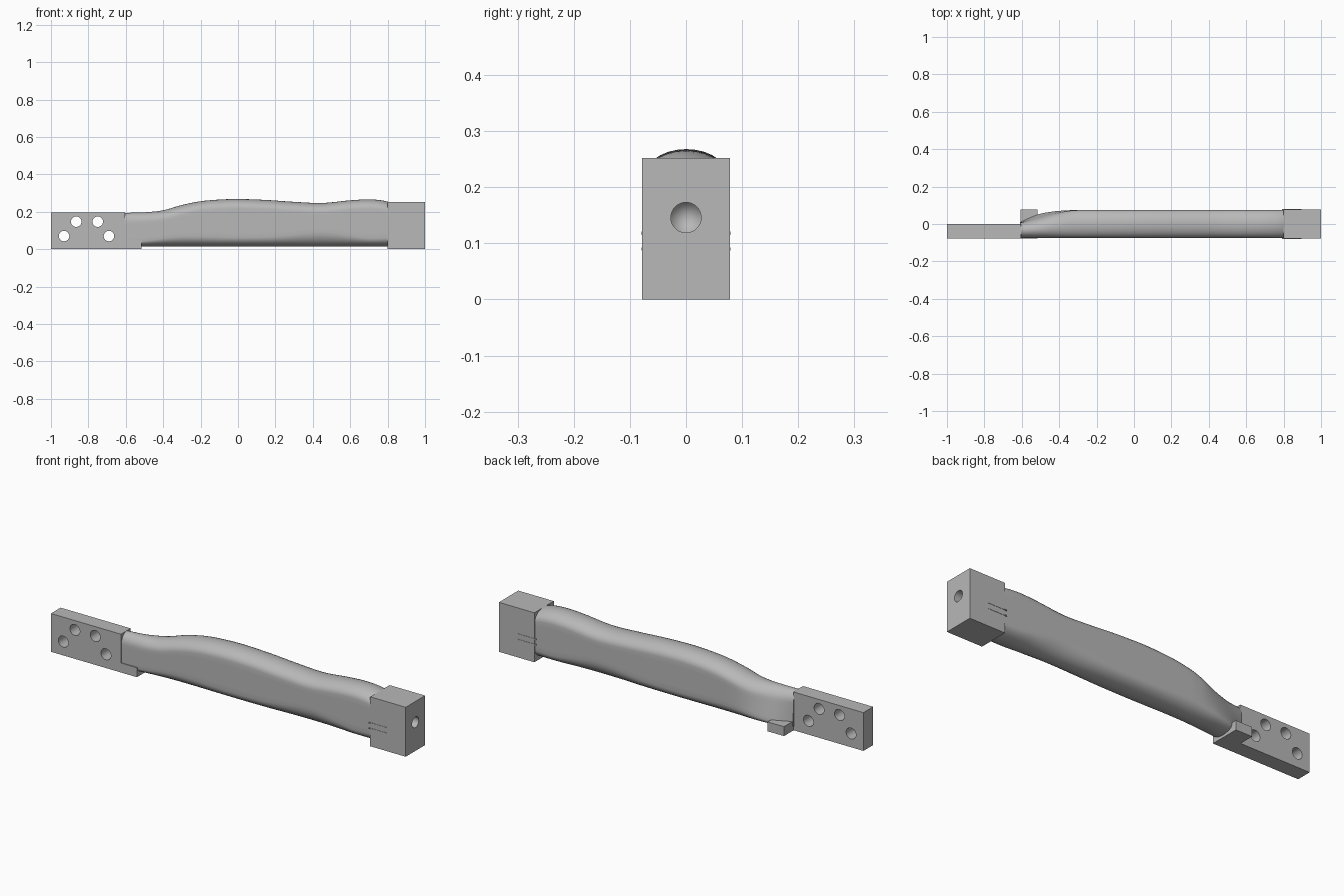
import bpy, math

if "Cube" in bpy.data.objects:
    bpy.data.objects.remove(bpy.data.objects["Cube"])

grey = bpy.data.materials.new("plain grey")
grey.use_nodes = True
colour = (0.48, 0.48, 0.48, 1)
grey.diffuse_color = colour
grey.node_tree.nodes["Principled BSDF"].inputs["Base Color"].default_value = colour


def box(name, x, y, z):
    """Box from three (low, high) ranges."""
    centre = [(a + b) / 2 for a, b in (x, y, z)]
    bpy.ops.mesh.primitive_cube_add(size=1, location=centre)
    ob = bpy.context.object
    ob.name = name
    ob.scale = [b - a for a, b in (x, y, z)]
    bpy.ops.object.transform_apply(location=True, rotation=False, scale=True)
    ob.data.materials.append(grey)
    return ob


def drill(target, radius, depth, location, rotation, tip=None):
    """Cut a round hole; a tip length makes a conical cutter."""
    if tip is None:
        bpy.ops.mesh.primitive_cylinder_add(vertices=40, radius=radius, depth=depth,
                                            location=location, rotation=rotation)
    else:
        bpy.ops.mesh.primitive_cone_add(vertices=40, radius1=radius, radius2=0, depth=tip,
                                        location=location, rotation=rotation)
    cutter = bpy.context.object
    cutter.hide_render = True
    cutter.data.materials.append(grey)
    mod = target.modifiers.new("hole", 'BOOLEAN')
    mod.object = cutter
    mod.solver = 'EXACT'
    bpy.context.view_layer.objects.active = target
    bpy.ops.object.modifier_apply(modifier=mod.name)
    bpy.data.objects.remove(cutter)


def smooth(ob, angle):
    bpy.ops.object.select_all(action='DESELECT')
    ob.select_set(True)
    bpy.context.view_layer.objects.active = ob
    bpy.ops.object.shade_smooth_by_angle(angle=math.radians(angle))


def curve(points, x):
    """Smooth interpolation through (x, value) points."""
    if x <= points[0][0]:
        return points[0][1]
    for i in range(len(points) - 1):
        (x0, a), (x1, b) = points[i], points[i + 1]
        if x <= x1:
            before = points[max(i - 1, 0)]
            after = points[min(i + 2, len(points) - 1)]
            m0 = (b - before[1]) / (x1 - before[0])
            m1 = (after[1] - a) / (after[0] - x0)
            d = x1 - x0
            t = (x - x0) / d
            return ((2*t**3 - 3*t*t + 1) * a + (t**3 - 2*t*t + t) * d * m0
                    + (3*t*t - 2*t**3) * b + (t**3 - t*t) * d * m1)
    return points[-1][1]


# Mounting plate with four through holes
plate = box("mounting_plate", (-1, -0.605), (-0.078, 0), (0, 0.195))
for x, z in ((-0.93, 0.07), (-0.865, 0.147), (-0.75, 0.147), (-0.69, 0.07)):
    drill(plate, 0.028, 0.4, (x, 0, z), (math.pi / 2, 0, 0))
smooth(plate, 30)

# Foot under the narrow end of the grip
box("foot", (-0.607, -0.515), (-0.078, 0.078), (0, 0.048))

# End block with a blind drilled hole
block = box("end_block", (0.8, 1), (-0.078, 0.078), (0, 0.252))
drill(block, 0.027, 0.2, (1, 0, 0.146), (0, math.pi / 2, 0))
drill(block, 0.027, 0, (0.8825, 0, 0.146), (0, -math.pi / 2, 0), tip=0.035)
smooth(block, 30)

# Fine ridges running onto both sides of the end block
for side, word in ((-1, "front"), (1, "back")):
    for i, z in enumerate((0.09, 0.118)):
        y = sorted((side * 0.07, side * 0.0795))
        box(f"{word}_ridge_{i + 1}", (0.79, 0.895), y, (z - 0.003, z + 0.003))

# Grip: lofted sections with flat sides and rounded top and bottom
top = [(-0.61, 0.194), (-0.5, 0.197), (-0.4, 0.208), (-0.3, 0.236), (-0.2, 0.256),
       (-0.1, 0.265), (0, 0.268), (0.15, 0.263), (0.3, 0.253), (0.45, 0.247),
       (0.6, 0.261), (0.7, 0.266), (0.78, 0.259), (0.84, 0.24)]
low_round = [(-0.61, 0.02), (-0.5, 0.03), (-0.3, 0.055), (0, 0.05), (0.2, 0.055),
             (0.45, 0.08), (0.6, 0.06), (0.7, 0.045), (0.84, 0.05)]
back_low = [(-0.61, 0.01), (-0.52, 0.055), (-0.43, 0.073), (-0.35, 0.075)]
back_high = [(-0.61, 0.005), (-0.52, 0.018), (-0.43, 0.045), (-0.35, 0.068), (-0.28, 0.075)]

STEPS, ARC = 96, 14
verts, faces = [], []
for s in range(STEPS + 1):
    x = -0.61 + 1.45 * s / STEPS
    zt, hb, ht = curve(top, x), curve(low_round, x), 0.05
    z0 = 0.013
    section = []
    for i in range(ARC + 1):                      # top, back to front
        a = math.pi * i / ARC
        section.append((math.cos(a), zt - ht + ht * math.sin(a)))
    for i in range(1, 6):                         # front side
        section.append((-1, zt - ht + (z0 + hb - zt + ht) * i / 6))
    for i in range(ARC + 1):                      # bottom, front to back
        a = math.pi * (1 + i / ARC)
        section.append((math.cos(a), z0 + hb + hb * math.sin(a)))
    for i in range(1, 6):                         # back side
        section.append((1, z0 + hb + (zt - ht - z0 - hb) * i / 6))
    for u, z in section:
        k = (z - z0) / (zt - z0)
        back = curve(back_low, x) * (1 - k) + curve(back_high, x) * k
        front = -0.074
        verts.append((x, (front + back) / 2 + u * (back - front) / 2, z))
n = len(verts) // (STEPS + 1)
for s in range(STEPS):
    for i in range(n):
        j = (i + 1) % n
        faces.append((s*n + i, s*n + j, s*n + n + j, s*n + n + i))
faces += [tuple(reversed(range(n))), tuple(range(STEPS * n, STEPS * n + n))]
mesh = bpy.data.meshes.new("grip")
mesh.from_pydata(verts, [], faces)
mesh.materials.append(grey)
grip = bpy.data.objects.new("grip", mesh)
bpy.context.collection.objects.link(grip)
bpy.context.view_layer.objects.active = grip
bpy.ops.object.select_all(action='DESELECT')
grip.select_set(True)
bpy.ops.object.mode_set(mode='EDIT')
bpy.ops.mesh.select_all(action='SELECT')
bpy.ops.mesh.normals_make_consistent(inside=False)
bpy.ops.object.mode_set(mode='OBJECT')
smooth(grip, 40)
